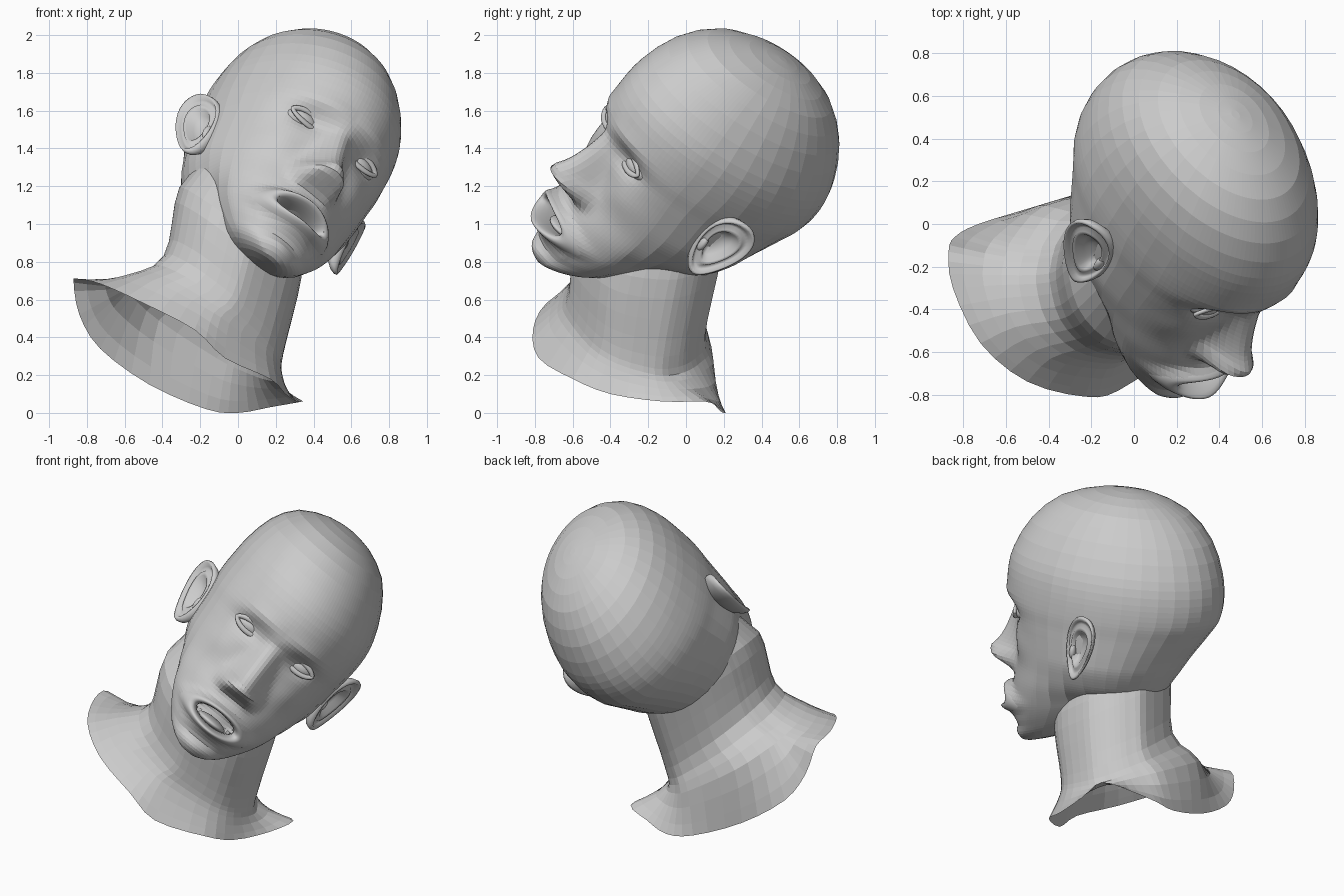
import bpy, bmesh
from math import sin, cos, pi, radians, exp, sqrt, atan2
from mathutils import Vector, Matrix

if "Cube" in bpy.data.objects:
    bpy.data.objects.remove(bpy.data.objects["Cube"])

# Tilted head frame: local x = ear to ear, -y = face forward, z = crown
X = Vector((.745, .285, -.605)).normalized()
Z = Vector((.33, .56, .76))
Z = (Z - X * Z.dot(X)).normalized()
Y = Z.cross(X)
HEAD = Matrix((X, Y, Z)).transposed().to_4x4()
HEAD.translation = (.18, .02, 1.20)


def spline(pts, counts, closed=False):
    """Catmull-Rom through pts, counts[i] steps on segment i."""
    n, out = len(pts), []
    for i in range(n if closed else n - 1):
        idx = [(i + k) % n if closed else min(max(i + k, 0), n - 1) for k in (-1, 0, 1, 2)]
        a, b, c, d = (Vector(pts[j]) for j in idx)
        for s in range(counts[i]):
            t = s / counts[i]
            out.append(b + (c - a) * (t / 2) + (a * 2 - b * 5 + c * 4 - d) * (t * t / 2)
                       + (b * 3 - a - c * 3 + d) * (t ** 3 / 2))
    if not closed:
        out.append(Vector(pts[-1]))
    return out


def loft(name, rings, caps=(False, False), matrix=None, smooth=False):
    bm = bmesh.new()
    vs = [[bm.verts.new(p) for p in r] for r in rings]
    n = len(vs[0])
    for a, b in zip(vs, vs[1:]):
        for i in range(n):
            bm.faces.new((a[i], a[(i + 1) % n], b[(i + 1) % n], b[i]))
    for use, ring in zip(caps, (vs[0], vs[-1])):
        if use:
            bm.faces.new(ring)
    bmesh.ops.recalc_face_normals(bm, faces=bm.faces)
    me = bpy.data.meshes.new(name)
    bm.to_mesh(me)
    bm.free()
    for p in me.polygons:
        p.use_smooth = smooth
    ob = bpy.data.objects.new(name, me)
    bpy.context.collection.objects.link(ob)
    if matrix:
        ob.matrix_world = matrix
    return ob


def ball(name, loc, size):
    bpy.ops.mesh.primitive_uv_sphere_add(segments=24, ring_count=14, radius=1)
    bpy.context.object.name = name
    bpy.context.object.matrix_world = HEAD @ Matrix.LocRotScale(Vector(loc), None, Vector(size))
    bpy.ops.object.shade_smooth()


def ramp(a, b, v):
    t = min(max((v - a) / (b - a), 0), 1)
    return t * t * (3 - 2 * t)


def bump(x, u, cx, cu, sx, su):
    return exp(-((x - cx) / sx) ** 2 - ((u - cu) / su) ** 2)


MW, MH, MU = .14, .052, -.482      # mouth half width, half height, level


def features(x, u):
    """Forward displacement of the face surface."""
    ax = abs(x)
    # nose ridge, tip and wings
    k = min(max((.10 - u) / .30, 0), 1)
    h = .01 + .18 * k
    h *= (1 - ramp(-.235, -.33, u)) * (1 - ramp(.08, .2, u))
    d = h * exp(-(ax / (.058 + .045 * k)) ** 2.5)
    d += .02 * bump(x, u, 0, -.215, .06, .05)
    d += .07 * bump(ax, u, .095, -.25, .045, .05)
    # brows, sockets, cheekbones
    d += .015 * bump(ax, u, .17, .185, .13, .045)
    d -= .05 * bump(ax, u, .19, .085, .10, .065)
    d += .02 * bump(ax, u, .28, -.10, .10, .09)
    # muzzle, lips, dip above the chin, chin
    d += .02 * bump(x, u, 0, -.46, .2, .15)
    r = sqrt((x / MW) ** 2 + ((u - MU) / MH) ** 2)
    d += .055 * exp(-((r - 1.4) / .45) ** 2)
    d += .02 * bump(x, u, 0, -.565, .12, .04)
    d -= .02 * bump(x, u, 0, -.64, .15, .03)
    d += .015 * bump(x, u, 0, -.70, .10, .05)
    return d


# Head: rows of (height, half width, front, back, centre)
rows = [(.885, .02, .03, .02, 0), (.862, .16, .21, .19, 0), (.78, .325, .43, .39, 0),
        (.63, .435, .585, .55, 0), (.45, .495, .67, .64, 0), (.30, .51, .69, .67, 0),
        (.17, .505, .67, .655, 0), (.06, .49, .62, .59, 0), (-.08, .475, .58, .495, 0),
        (-.22, .455, .57, .41, 0), (-.36, .43, .58, .32, 0), (-.50, .385, .58, .20, 0),
        (-.62, .31, .56, .10, .08), (-.71, .22, .535, 0, .18), (-.755, .12, .47, -.12, .25),
        (-.77, .01, .32, -.30, .31)]
steps = [2, 2, 2, 2, 3, 4, 5, 6, 7, 7, 7, 6, 5, 3, 2]
angles = [radians(-60 + 2.5 * i) for i in range(48)] + [radians(60 + 10 * i) for i in range(24)]
head_rings = []
for u, w, f, b, c in spline(rows, steps):
    ring = []
    power = 1 - .15 * (1 - ramp(0, .3, u))
    for t in angles:
        x, ct = w * sin(t), cos(t)
        if ct > 1e-6:
            y = c + (f - c) * ct ** power + features(x, u) * ramp(0, .4, ct)
            # mouth cavity, its edge hidden behind the lips
            if (x / MW) ** 2 + ((u - MU) / MH) ** 2 < 1.35:
                y -= .2
        else:
            y = c + (b + c) * ct
        # jawline rises towards the ears, sides tuck into the neck
        lift = .40 * max(.5 - y, 0) * (1 - ramp(-.72, -.25, u)) if abs(x) > .2 or u < -.6 else 0
        x *= 1 - .28 * (1 - ramp(-.5, -.12, u)) * (1 - ramp(0, .38, y))
        x -= .045 * ramp(.3, .8, u)
        ring.append((x, -y, u + lift))
    head_rings.append(ring)
loft("head", head_rings, (True, True), HEAD)

# Lips: oval rings laid on the face, turning into the mouth
lips = []
for r, inset in ((1.85, .012), (1.7, -.003), (1.55, -.005), (1.4, -.006), (1.25, -.006),
                 (1.12, 0), (1.03, .02), (.98, .05), (1.0, .12), (1.1, .21)):
    ring = []
    for i in range(48):
        a = 2 * pi * i / 48
        x, u = MW * r * cos(a), MU + MH * r * sin(a)
        ring.append((x, inset - .58 * (1 - (x / .40) ** 2) ** .425 - features(x, u), u))
    lips.append(ring)
loft("lips", lips, (False, False), HEAD, True)
ball("tongue", (0, -.46, -.515), (.10, .11, .03))

# Neck and shoulders: open rim, then tilted oval rings rising into the skull
rim = [(.34, .10, .06), (.31, -.12, .06), (.25, -.40, .10), (.17, -.60, .18), (-.07, -.78, .29),
       (-.23, -.81, .44), (-.50, -.74, .58), (-.72, -.56, .68), (-.85, -.30, .71),
       (-.87, -.13, .69), (-.84, -.06, .52), (-.73, 0, .34), (-.47, .08, .15),
       (-.17, .17, .02), (0, .21, 0), (.17, .17, .03)]
ovals = [((-.19, -.265, .45), .43, .415, -.60, -.28),
         ((-.075, -.255, .57), .32, .365, -.80, -.25),
         ((.015, -.19, .95), .325, .39, -.75, -.10),
         ((.11, -.08, 1.20), .25, .30, -.70, -.10)]
neck = [rim]
for (cx, cy, cz), rx, ry, sx, sy in ovals:
    ring = []
    for p in rim:
        a = atan2(p[1] + .27, p[0] + .25)
        dx, dy = rx * cos(a), ry * sin(a)
        ring.append((cx + dx, cy + dy, cz + sx * dx + sy * dy))
    neck.append(ring)
columns = [spline(col, [3, 3, 4, 2]) for col in zip(*neck)]
loft("neck_and_shoulders", [spline(r, [3] * len(rim), True) for r in zip(*columns)])

# Ears: (scale, outward offset) profile from the back, over the rim, into the bowl
ear_profile = [(.45, -.09), (.75, -.05), (.95, -.01), (1.0, .02), (.97, .038), (.90, .038),
               (.83, .018), (.74, .008), (.64, .024), (.54, .018), (.42, -.02), (.2, -.04), (.02, -.04)]
for side, label in ((-1, "right"), (1, "left")):
    rings = []
    for s, off in ear_profile:
        ring = []
        for i in range(36):
            a = 2 * pi * i / 36
            up = .205 * sin(a) * s
            fwd = .105 * cos(a) * (1 + .32 * sin(a)) * s - .14 * up
            out = off - .03 * max(cos(a), 0) * s
            ring.append((side * (.525 + out - .45 * fwd + .05 * up), -fwd, up))
        rings.append(ring)
    loft(label + "_ear", rings, (True, True), HEAD, True)
    ball(label + "_ear_flap", (side * .485, -.06, -.04), (.025, .02, .045))

    # Eyeball and almond-shaped lids
    eye = Vector((side * .192, -.465, .085))
    ball(label + "_eyeball", eye, (.115, .095, .062))
    lids = []
    for i in range(32):
        a = 2 * pi * i / 32
        dx, dz = .098 * cos(a), .036 * sin(a) * abs(sin(a)) ** .3
        front = .097 * sqrt(max(1 - (dx / .14) ** 2 - (dz / .08) ** 2, 0))
        c = eye + Vector((dx, -front, dz))
        radial = Vector((cos(a), 0, sin(a)))
        lids.append([c + radial * (.016 * cos(b)) + Vector((0, .011 * sin(b), 0))
                     for b in (2 * pi * j / 8 for j in range(8))])
    loft(label + "_eyelids", lids + [lids[0]], (False, False), HEAD, True)
